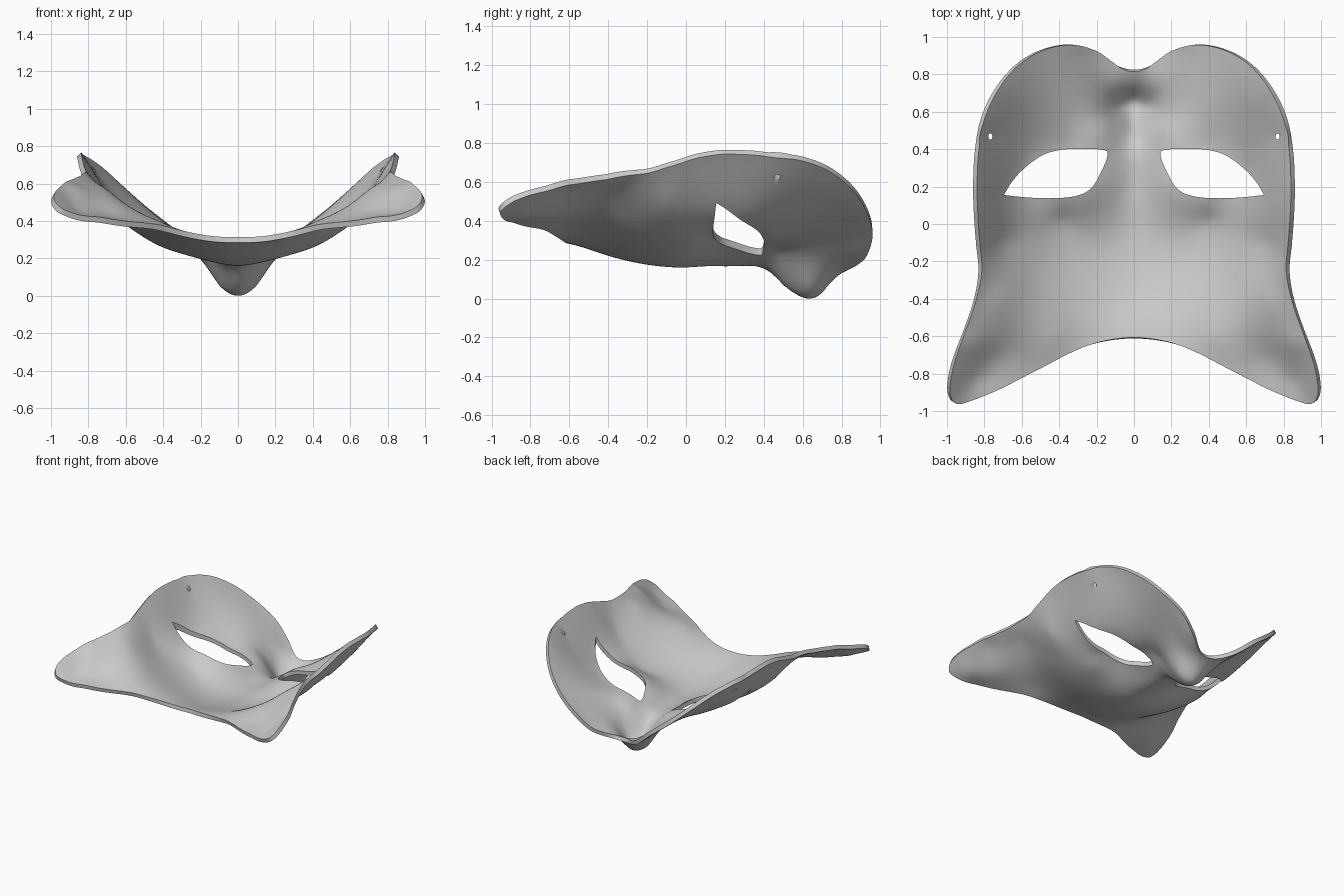
import bpy, bmesh, math
from mathutils import Vector, geometry, kdtree

if "Cube" in bpy.data.objects:
    bpy.data.objects.remove(bpy.data.objects["Cube"])

# Right half of the rim (x, y, z of the outer face), from chin notch to forehead
RIM = [(0, .825, .15), (.07, .838, .155), (.13, .872, .17), (.22, .928, .22),
       (.35, .96, .335), (.5, .93, .45), (.635, .85, .57), (.745, .72, .67),
       (.82, .56, .722), (.852, .38, .742), (.86, .2, .75), (.856, .05, .728),
       (.845, -.1, .682), (.832, -.25, .645), (.855, -.4, .617), (.908, -.56, .592),
       (.962, -.7, .562), (.99, -.8, .54), (.998, -.89, .505), (.975, -.945, .46),
       (.92, -.952, .43), (.75, -.893, .40), (.55, -.79, .37), (.35, -.688, .335),
       (.18, -.632, .30), (0, -.612, .29)]

# Face relief: centre line, brow, ear fold, cheeks
FACE = [(0, -.4, .225), (0, -.2, .18), (0, 0, .165), (0, .2, .17), (0, .3, .172),
        (.3, -.1, .23), (.55, -.1, .35), (.73, -.1, .50), (.3, -.4, .285),
        (.55, -.33, .395), (.73, -.4, .56), (.6, -.53, .455), (.45, -.62, .385),
        (.74, -.7, .435), (.87, -.83, .432), (.87, -.62, .565),
        (.4, .03, .275), (.62, .03, .41), (.28, .16, .305), (.2, .22, .27),
        (.4, .14, .345), (.69, .16, .49), (.62, .28, .42), (.5, .37, .36),
        (.36, .4, .30), (.16, .36, .24), (.4, .65, .36), (.62, .6, .51),
        (.77, .47, .63), (.3, .82, .29)]
# Nose relief
NOSE = [(0, .38, .167), (0, .44, .135), (0, .5, .075), (0, .57, .025),
        (0, .63, .005), (0, .69, .025), (0, .75, .095), (.1, .63, .06),
        (.19, .64, .19), (.1, .74, .125), (.08, .5, .135), (.17, .5, .235),
        (.19, .78, .2)]
# Eye opening, starting and ending at the sharp outer corner
EYE = [(.695, .155), (.57, .142), (.43, .138), (.31, .15), (.23, .19), (.175, .28),
       (.142, .365), (.16, .395), (.28, .402), (.4, .395), (.5, .362), (.6, .285),
       (.66, .215), (.695, .155)]
STEP = .024
THICK = .03


def spline(points, closed, steps=8):
    """Catmull-Rom curve through 2D points."""
    pts = [Vector(p[:2]) for p in points]
    n = len(pts)
    get = (lambda i: pts[i % n]) if closed else (lambda i: pts[max(0, min(n - 1, i))])
    out = []
    for i in range(n if closed else n - 1):
        a, b, c, d = (get(i + k) for k in (-1, 0, 1, 2))
        for s in range(steps):
            t = s / steps
            out.append(.5 * (2 * b + (c - a) * t + (2 * a - 5 * b + 4 * c - d) * t * t
                             + (3 * b - a - 3 * c + d) * t ** 3))
    return out


def inside(p, poly):
    hit = False
    for a, b in zip(poly, poly[1:] + poly[:1]):
        if (a.y > p.y) != (b.y > p.y) and p.x < a.x + (p.y - a.y) * (b.x - a.x) / (b.y - a.y):
            hit = not hit
    return hit


def solve(m, v):
    """Gaussian elimination with pivoting."""
    n = len(v)
    m = [row + [x] for row, x in zip(m, v)]
    for c in range(n):
        p = max(range(c, n), key=lambda r: abs(m[r][c]))
        m[c], m[p] = m[p], m[c]
        for r in range(c + 1, n):
            f = m[r][c] / m[c][c]
            if f:
                for k in range(c, n + 1):
                    m[r][k] -= f * m[c][k]
    x = [0] * n
    for r in reversed(range(n)):
        x[r] = (m[r][n] - sum(m[r][k] * x[k] for k in range(r + 1, n))) / m[r][r]
    return x


def kernel(x, y, q):
    """Thin-plate kernel, mirrored across x = 0."""
    total = 0
    for sx in (1, -1):
        d = (x - sx * q[0]) ** 2 + (y - q[1]) ** 2
        if d > 1e-12:
            total += d * math.log(d)
    return total


def make_tree(points):
    tree = kdtree.KDTree(len(points))
    for i, p in enumerate(points):
        tree.insert((p.x, p.y, 0), i)
    tree.balance()
    return tree


# Smooth height surface near all relief points (slightly relaxed off the nose)
ctrl = NOSE + RIM + FACE
rows = [[kernel(p[0], p[1], q) for q in ctrl] + [1, p[1]] for p in ctrl]
for i in range(len(NOSE), len(ctrl)):
    rows[i][i] += .006
rows += [[1] * len(ctrl) + [0, 0], [p[1] for p in ctrl] + [0, 0]]
weights = solve(rows, [p[2] for p in ctrl] + [0, 0])


def height(x, y):
    return sum(w * kernel(x, y, q) for w, q in zip(weights, ctrl)) + weights[-2] + weights[-1] * y


# Outline, eye openings and strap holes
outline = spline(RIM + [(-x, y) for x, y, z in RIM[-2:0:-1]], True)
eye = spline(EYE, False, 5)
strap = [Vector((.768 + .011 * math.cos(a), .468 + .017 * math.sin(a)))
         for a in (math.tau * i / 12 for i in range(12))]
holes = [[Vector((s * p.x, p.y)) for p in h] for h in (eye, strap) for s in (1, -1)]

verts, edges = [], []
for loop in [outline] + holes:
    base, n = len(verts), len(loop)
    verts += loop
    edges += [(base + i, base + (i + 1) % n) for i in range(n)]
tree = make_tree(verts)
hole_tree = make_tree(sum(holes, []))

# Interior points on a staggered grid
for j in range(-46, 47):
    for i in range(-43, 44):
        p = Vector(((i + .5 * (j % 2)) * STEP, j * STEP * .866))
        if tree.find((p.x, p.y, 0))[2] > STEP * .6 and inside(p, outline):
            if not any(inside(p, h) for h in holes):
                verts.append(p)

pts, _, tris, *_ = geometry.delaunay_2d_cdt(verts, edges, [], 0, 1e-6)

# Outer face of the mask (looking down)
bm = bmesh.new()
outer = [bm.verts.new((p.x, p.y, height(p.x, p.y))) for p in pts]
for t in tris:
    c = sum((pts[i] for i in t), Vector((0, 0))) / len(t)
    if inside(c, outline) and not any(inside(c, h) for h in holes):
        f = bm.faces.new([outer[i] for i in t])
        f.normal_update()
        if f.normal.z > 0:
            f.normal_flip()
bmesh.ops.delete(bm, geom=[v for v in bm.verts if not v.link_faces], context='VERTS')
low = min(v.co.z for v in bm.verts)
bmesh.ops.translate(bm, verts=bm.verts, vec=(0, 0, -low))
bm.normal_update()

# Inner face, with vertical walls in the openings and slanted ones at the rim
inner = {}
for v in list(bm.verts):
    n = -v.normal
    k = .85 * min(1, hole_tree.find((v.co.x, v.co.y, 0))[2] / .08)
    flat = n.x ** 2 + n.y ** 2
    inner[v] = v.co + THICK * Vector((k * n.x, k * n.y, (1 - k * flat) / n.z))
inner = {v: bm.verts.new(co) for v, co in inner.items()}
faces = list(bm.faces)
walls = [(l.vert, l.link_loop_next.vert) for f in faces for l in f.loops if l.edge.is_boundary]
for f in faces:
    bm.faces.new([inner[v] for v in reversed(f.verts)])
for a, b in walls:
    bm.faces.new((b, a, inner[a], inner[b]))

mesh = bpy.data.meshes.new("mask_shell")
bm.to_mesh(mesh)
bm.free()
mask = bpy.data.objects.new("mask_shell", mesh)
bpy.context.collection.objects.link(mask)
bpy.context.view_layer.objects.active = mask
mask.select_set(True)
bpy.ops.object.shade_smooth_by_angle(angle=math.radians(40))
